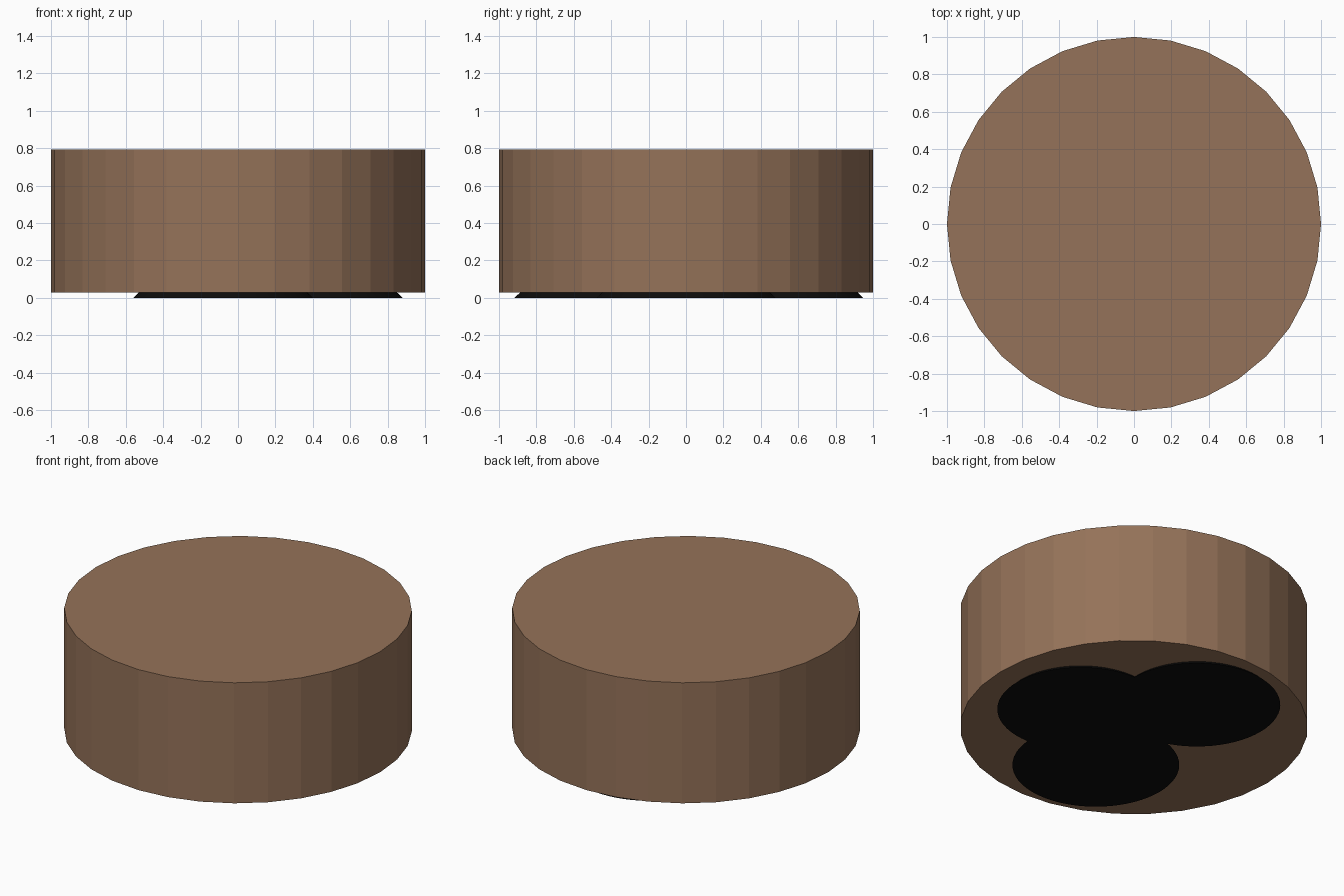
import bpy

if "Cube" in bpy.data.objects:
    bpy.data.objects.remove(bpy.data.objects["Cube"])


def material(name, rgb):
    m = bpy.data.materials.new(name)
    m.diffuse_color = (*rgb, 1)
    m.use_nodes = True
    m.node_tree.nodes["Principled BSDF"].inputs["Base Color"].default_value = m.diffuse_color
    return m


wood = material("brown", (0.30, 0.17, 0.10))
rubber = material("black", (0.004, 0.004, 0.004))

# Main drum, 32 flat sides
bpy.ops.mesh.primitive_cylinder_add(vertices=32, radius=1, depth=0.765,
                                    location=(0, 0, 0.4095))
body = bpy.context.object
body.name = "drum_body"
body.data.materials.append(wood)

# Three overlapping flared pads under the drum
pads = {"side_pad": (0.40, 0.0),
        "back_pad": (-0.08, 0.467),
        "front_pad": (-0.08, -0.437)}
for name, (x, y) in pads.items():
    bpy.ops.mesh.primitive_cone_add(vertices=64, radius1=0.48, radius2=0.448,
                                    depth=0.03, location=(x, y, 0.015))
    pad = bpy.context.object
    pad.name = name
    pad.data.materials.append(rubber)
    bpy.ops.object.shade_smooth_by_angle()
